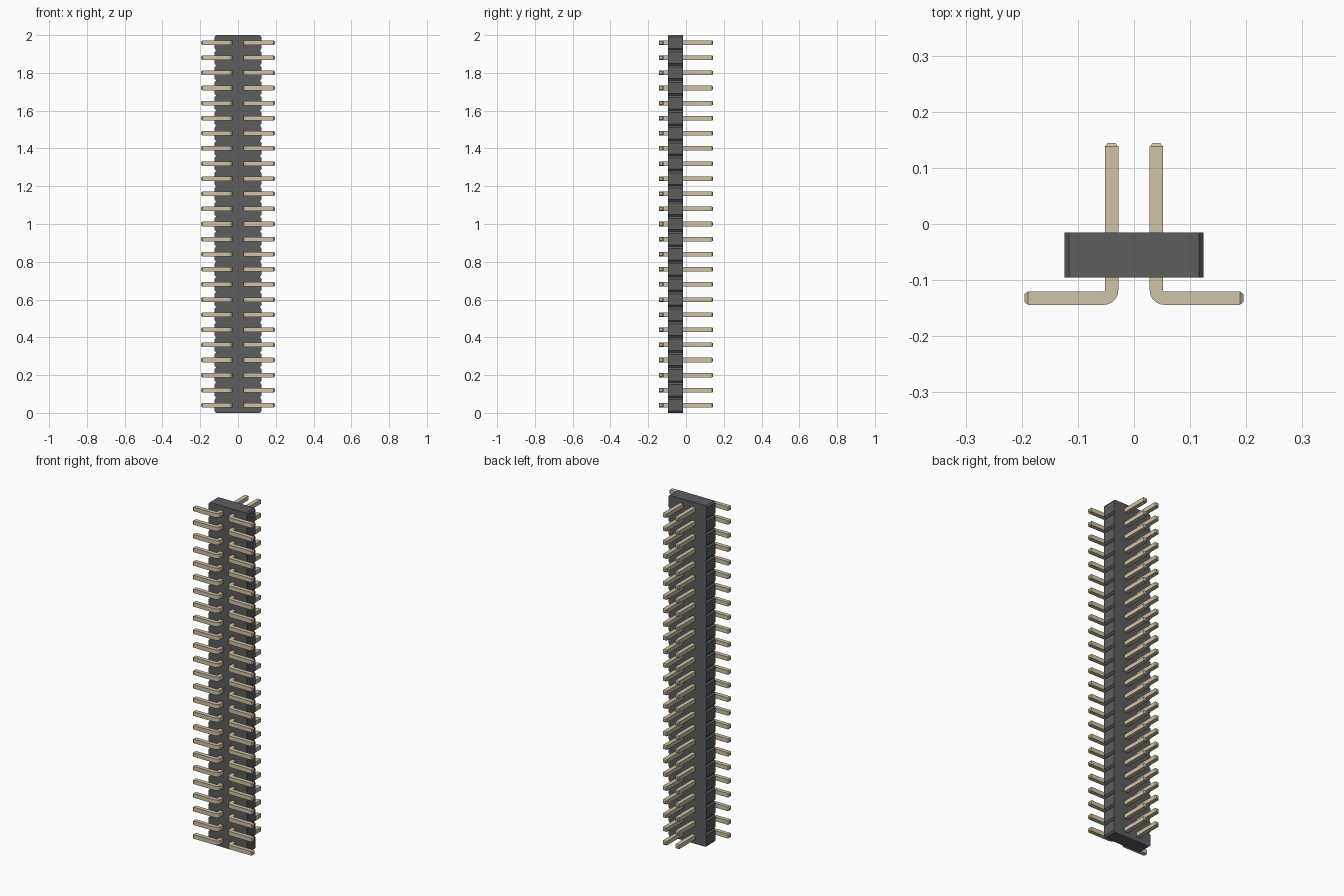
import bpy, bmesh, math
from mathutils import Vector

if "Cube" in bpy.data.objects:
    bpy.data.objects.remove(bpy.data.objects["Cube"])

COUNT, PITCH = 25, 0.08


def material(name, color):
    mat = bpy.data.materials.new(name)
    mat.diffuse_color = color
    mat.use_nodes = True
    mat.node_tree.nodes["Principled BSDF"].inputs["Base Color"].default_value = mat.diffuse_color
    return mat


def make_object(name, bm, mat):
    bmesh.ops.recalc_face_normals(bm, faces=bm.faces)
    mesh = bpy.data.meshes.new(name)
    bm.to_mesh(mesh)
    bm.free()
    mesh.materials.append(mat)
    obj = bpy.data.objects.new(name, mesh)
    bpy.context.collection.objects.link(obj)
    return obj


# Insulator strip: notched outline in xz, extruded along y
half_x, notch_x, notch_z = 0.124, 0.116, 0.01
right = []
for i in range(COUNT):
    z = i * PITCH
    right += [(notch_x, z), (half_x, z + notch_z), (half_x, z + PITCH - notch_z)]
right.append((notch_x, COUNT * PITCH))
outline = right + [(-x, z) for x, z in reversed(right)]

bm = bmesh.new()
face = bm.faces.new([bm.verts.new((x, -0.095, z)) for x, z in outline])
ext = bmesh.ops.extrude_face_region(bm, geom=[face])
bmesh.ops.translate(bm, vec=(0, 0.08, 0),
                    verts=[v for v in ext["geom"] if isinstance(v, bmesh.types.BMVert)])
make_object("insulator_strip", bm, material("dark_plastic", (0.11, 0.11, 0.11, 1)))

# Bent square pin: cross-sections swept from the back tip round to the side tip
W, TIP, INSET, R_IN = 0.012, 0.006, 0.005, 0.002
px, back, arm_y, side = 0.04, 0.144, -0.132, 0.195
pivot = Vector((px + W + R_IN, arm_y + W + R_IN, 0))

sections = [(Vector((px, back, 0)), Vector((1, 0, 0)), W - INSET),
            (Vector((px, back - TIP, 0)), Vector((1, 0, 0)), W)]
STEPS = 8
for i in range(STEPS + 1):
    a = math.pi / 2 * i / STEPS
    n = Vector((math.cos(a), math.sin(a), 0))
    sections.append((pivot - n * (W + R_IN), n, W))
sections += [(Vector((side - TIP, arm_y, 0)), Vector((0, 1, 0)), W),
             (Vector((side, arm_y, 0)), Vector((0, 1, 0)), W - INSET)]

bm = bmesh.new()
rings = []
for c, n, h in sections:
    rings.append([bm.verts.new(c + n * h * s + Vector((0, 0, h * t + PITCH / 2)))
                  for s, t in ((-1, -1), (1, -1), (1, 1), (-1, 1))])
for a, b in zip(rings, rings[1:]):
    for i in range(4):
        j = (i + 1) % 4
        bm.faces.new((a[i], a[j], b[j], b[i]))
bm.faces.new(rings[0])
bm.faces.new(rings[-1])
pins = make_object("bent_pins", bm, material("pin_metal", (0.63, 0.54, 0.38, 1)))

# Smooth bend, sharp pin edges
bpy.context.view_layer.objects.active = pins
pins.select_set(True)
bpy.ops.object.shade_smooth_by_angle(angle=math.radians(30))

# Second column by mirroring, rows by array
pins.modifiers.new("columns", "MIRROR").use_mirror_merge = False
rows = pins.modifiers.new("rows", "ARRAY")
rows.count = COUNT
rows.use_relative_offset = False
rows.use_constant_offset = True
rows.constant_offset_displace = (0, 0, PITCH)
